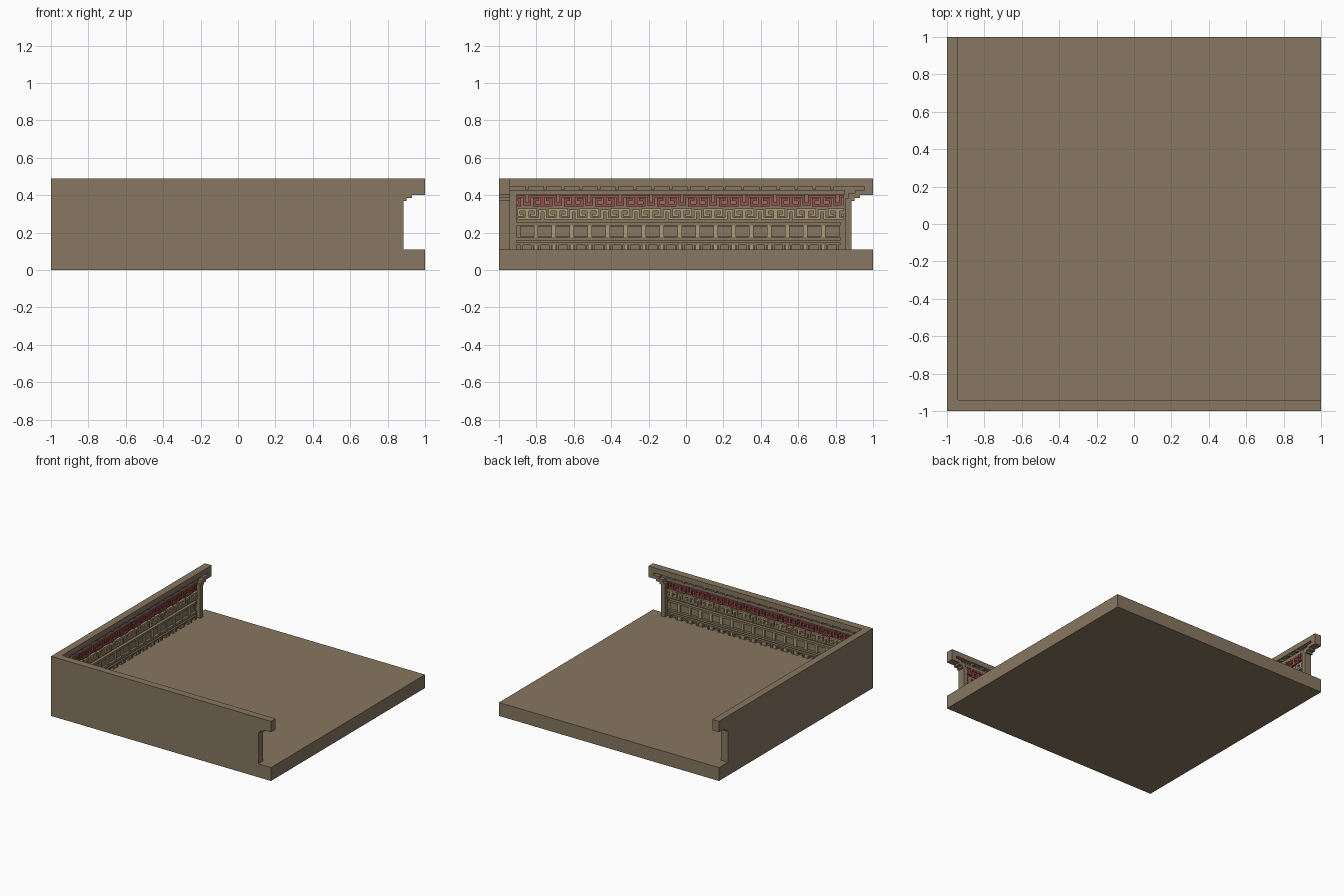
import bpy, bmesh

if "Cube" in bpy.data.objects:
    bpy.data.objects.remove(bpy.data.objects["Cube"], do_unlink=True)


def material(name, rgb):
    m = bpy.data.materials.new(name)
    m.use_nodes = True
    m.diffuse_color = (*rgb, 1)
    bsdf = m.node_tree.nodes["Principled BSDF"]
    bsdf.inputs["Base Color"].default_value = (*rgb, 1)
    bsdf.inputs["Roughness"].default_value = 0.9
    return m


STONE = material("brown stone", (0.246, 0.184, 0.119))
RED = material("faded red", (0.32, 0.075, 0.075))
CREAM = material("pale cream", (0.43, 0.33, 0.19))


def prism(bm, outline, d0, d1):
    """Extrude an outline of (along, height) from depth d0 to d1."""
    low = [bm.verts.new((u, d0, z)) for u, z in outline]
    high = [bm.verts.new((u, d1, z)) for u, z in outline]
    bm.faces.new(low)
    bm.faces.new(high[::-1])
    n = len(outline)
    for i in range(n):
        j = (i + 1) % n
        bm.faces.new((low[i], high[i], high[j], low[j]))


def rect(bm, u0, u1, z0, z1, d0, d1):
    prism(bm, [(u0, z0), (u1, z0), (u1, z1), (u0, z1)], d0, d1)


def finish(bm, name, mat, side=None):
    """Depth grows inward from the outer face of the chosen wall."""
    for v in bm.verts:
        u, d, z = v.co
        if side == "right":
            v.co = (-1 + d, u, z)
        elif side == "front":
            v.co = (u, -1 + d, z)
    bmesh.ops.recalc_face_normals(bm, faces=bm.faces)
    me = bpy.data.meshes.new(name)
    bm.to_mesh(me)
    bm.free()
    me.materials.append(mat)
    ob = bpy.data.objects.new(name, me)
    bpy.context.collection.objects.link(ob)


# Sizes shared by both walls
FLOOR, TOP, THICK = 0.11, 0.49, 0.06
BACK = 0.025                      # depth of the recessed backing
START, END = -0.90, 0.845         # run of the carved bands
CELL, STEP = 0.166, 0.096         # spacing of frets and of small panels

# Stepped silhouette of the free wall end, from the floor upwards
STEPS = [(0.885, FLOOR), (0.885, 0.37), (0.90, 0.37), (0.90, 0.385),
         (0.93, 0.385), (0.93, 0.40), (1.0, 0.40), (1.0, TOP)]

# Half of one symmetrical fret motif: u0, u1, z0, z1
FRET = [(0.0, 0.052, 0.046, 0.06), (0.038, 0.052, 0.018, 0.06),
        (0.018, 0.052, 0.016, 0.030), (0.0, 0.010, 0.012, 0.046),
        (0.0, 0.076, 0.0, 0.011), (0.062, 0.076, 0.0, 0.05),
        (0.062, 0.083, 0.040, 0.054)]


def fret_band(bm, first, z_base, flip):
    for k in range(-1, 12):
        c = first + k * CELL
        for u0, u1, z0, z1 in FRET:
            if flip:
                z0, z1 = 0.06 - z1, 0.06 - z0
            for a, b in ((c + u0, c + u1), (c - u1, c - u0)):
                a, b = max(a, START), min(b, END)
                if b - a > 0.002:
                    rect(bm, a, b, z_base + z0, z_base + z1, BACK, 0.042)


# Floor slab
bm = bmesh.new()
rect(bm, -1, 1, 0, FLOOR, -1, 1)
finish(bm, "floor_slab", STONE)

for side in ("right", "front"):
    # Backing board with the stepped end
    bm = bmesh.new()
    prism(bm, [(-1, FLOOR)] + STEPS + [(-1, TOP)], 0, BACK)
    finish(bm, side + "_wall_back", STONE, side)

    # Top beam with small drops along its lower edge
    bm = bmesh.new()
    rect(bm, -1, 1, 0.447, TOP, BACK, THICK)
    k = 0
    while -0.85 + k * STEP < 0.85:
        c = -0.85 + k * STEP
        rect(bm, c - 0.009, c + 0.009, 0.43, 0.447, BACK, 0.055)
        k += 1
    finish(bm, side + "_wall_beam", STONE, side)

    # End post with its stepped bracket
    bm = bmesh.new()
    prism(bm, [(0.85, FLOOR)] + STEPS[:-1] +
          [(1.0, 0.447), (0.955, 0.447), (0.955, 0.428), (0.905, 0.428),
           (0.905, 0.412), (0.868, 0.412), (0.868, 0.385), (0.85, 0.385)],
          BACK, THICK)
    finish(bm, side + "_wall_end_post", STONE, side)

    # Panel frame: rails above and below the row of little panels
    bm = bmesh.new()
    rect(bm, -0.925, 0.825, 0.238, 0.256, BACK, 0.05)
    rect(bm, -0.925, 0.825, 0.158, 0.176, BACK, 0.05)
    rect(bm, -0.94, 0.85, 0.403, 0.428, BACK, 0.040)
    rect(bm, -0.94, -0.905, FLOOR, 0.428, BACK, 0.045)
    k = 0
    while -0.85 + k * STEP < 0.83:
        c = -0.85 + k * STEP
        rect(bm, c - 0.038, c + 0.038, 0.18, 0.234, BACK, 0.036)
        rect(bm, c - 0.034, c - 0.022, FLOOR, 0.135, BACK, 0.05)
        rect(bm, c + 0.022, c + 0.034, FLOOR, 0.135, BACK, 0.05)
        k += 1
    rect(bm, -0.925, 0.825, 0.135, 0.146, BACK, 0.05)
    finish(bm, side + "_wall_panel_frame", STONE, side)

    # Cream dividers between panels, with short feet below
    bm = bmesh.new()
    k = 0
    while -0.802 + k * STEP < 0.83:
        c = -0.802 + k * STEP
        rect(bm, c - 0.012, c + 0.012, 0.176, 0.238, BACK, 0.045)
        rect(bm, c - 0.010, c + 0.010, FLOOR, 0.135, BACK, 0.045)
        k += 1
    finish(bm, side + "_wall_dividers", CREAM, side)

    # Two bands of fretwork
    bm = bmesh.new()
    fret_band(bm, -0.85, 0.27, False)
    finish(bm, side + "_wall_cream_fret", CREAM, side)
    bm = bmesh.new()
    fret_band(bm, -0.85 + CELL / 2, 0.34, True)
    finish(bm, side + "_wall_red_fret", RED, side)

# Corner post where the walls meet
bm = bmesh.new()
rect(bm, -1, -0.94, FLOOR, TOP, -1, -0.94)
finish(bm, "corner_post", STONE)
